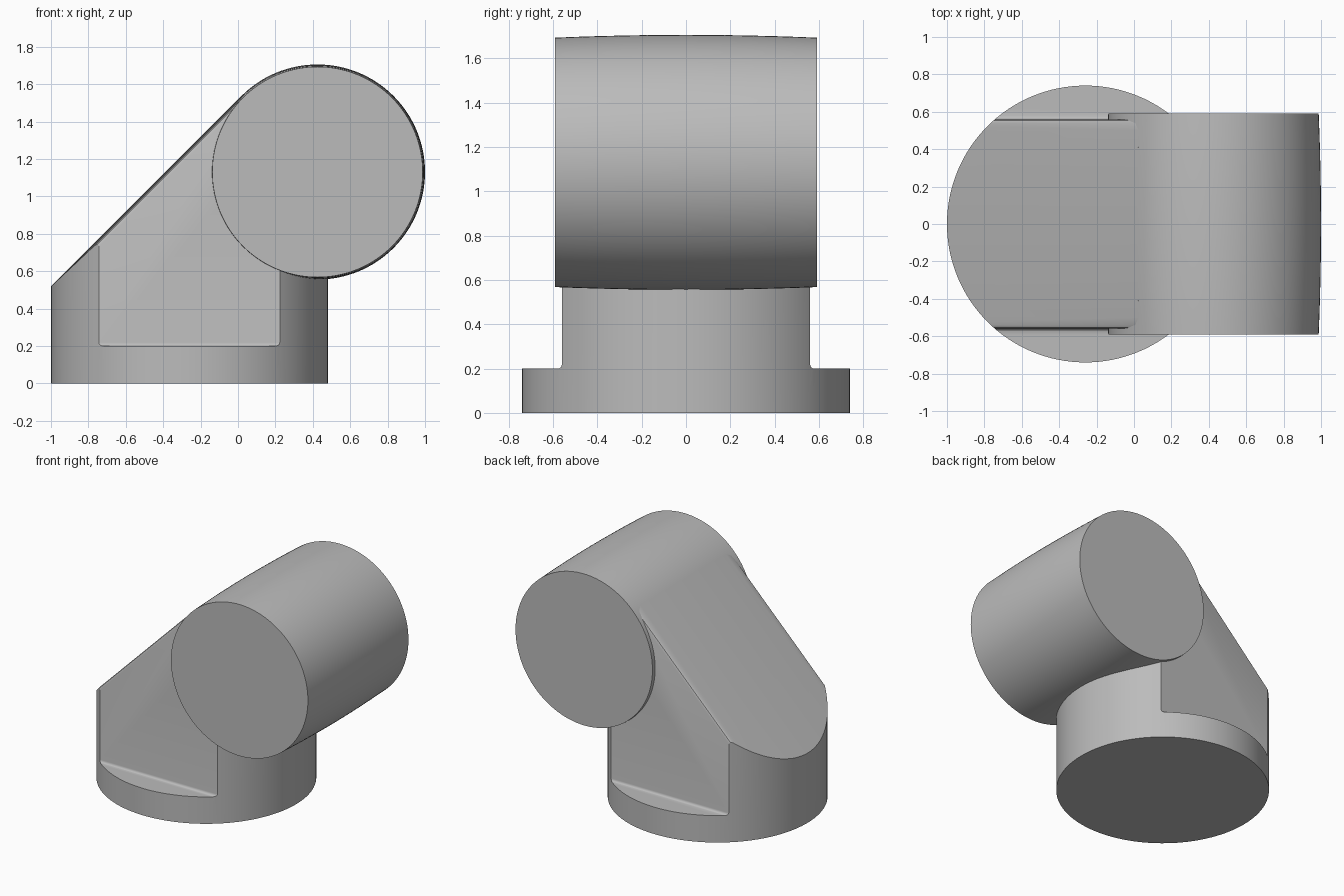
import bpy, bmesh, math
from mathutils import Vector

cube = bpy.data.objects.get("Cube")
if cube:
    bpy.data.objects.remove(cube)

grey = bpy.data.materials.new("light grey")
grey.use_nodes = True
grey.diffuse_color = (0.5, 0.5, 0.5, 1)
grey.node_tree.nodes["Principled BSDF"].inputs["Base Color"].default_value = (0.5, 0.5, 0.5, 1)

R = 0.74             # base radius
BASE_X = -0.26       # base axis
BARREL = Vector((0.425, 0, 1.13))
BARREL_R = 0.575
HALF_LENGTH = 0.59
HALF_ARM = 0.56
LEDGE = 0.2


def crown(y):
    """Drop of the crowned surface away from the middle."""
    return 0.0125 * (y / HALF_LENGTH) ** 2


def finish(name, bm):
    bmesh.ops.recalc_face_normals(bm, faces=bm.faces)
    mesh = bpy.data.meshes.new(name)
    bm.to_mesh(mesh)
    bm.free()
    mesh.materials.append(grey)
    ob = bpy.data.objects.new(name, mesh)
    bpy.context.collection.objects.link(ob)
    return ob


def prism(name, outline, offset):
    """Extrude a closed outline of points along offset."""
    bm = bmesh.new()
    face = bm.faces.new([bm.verts.new(p) for p in outline])
    side = bmesh.ops.extrude_face_region(bm, geom=[face])["geom"]
    bmesh.ops.translate(bm, vec=offset, verts=[v for v in side if isinstance(v, bmesh.types.BMVert)])
    return finish(name, bm)


def cut(ob, cutter, operation):
    mod = ob.modifiers.new(cutter.name, "BOOLEAN")
    mod.operation = operation
    mod.solver = "EXACT"
    mod.object = cutter
    bpy.ops.object.select_all(action="DESELECT")
    bpy.context.view_layer.objects.active = ob
    ob.select_set(True)
    bpy.ops.object.modifier_apply(modifier=mod.name)
    bpy.data.objects.remove(cutter)


def smooth(ob):
    bpy.ops.object.select_all(action="DESELECT")
    bpy.context.view_layer.objects.active = ob
    ob.select_set(True)
    bpy.ops.object.shade_smooth_by_angle(angle=math.radians(25))


# Base: a round post
steps = 128
circle = [(BASE_X + R * math.cos(math.tau * i / steps), R * math.sin(math.tau * i / steps), 0)
          for i in range(steps)]
base = prism("base_and_arm", circle, Vector((0, 0, 1.65)))

# Flats on both sides above the ledge, with a small fillet at the foot
f = 0.018
for s in (-1, 1):
    corner = [(HALF_ARM + f - f * math.cos(a), LEDGE + f - f * math.sin(a))
              for a in (math.pi / 2 * i / 4 for i in range(5))]
    section = [(HALF_ARM, 2)] + corner + [(1, LEDGE), (1, 2)]
    flat = prism("side_cutter", [(-1.5, s * y, z) for y, z in section], Vector((3, 0, 0)))
    cut(base, flat, "DIFFERENCE")

# Crowned slope, ending inside the barrel
n = Vector((-1, 0, 1)).normalized()
d = Vector((1, 0, 1)).normalized()
half = [(HALF_ARM - 0.02, -crown(HALF_ARM)), (HALF_ARM - 0.006, -0.017),
        (HALF_ARM, -0.03), (0.8, -0.15), (0.8, -3)]
top = [(y, -crown(y)) for y in (0.1 * i for i in range(-5, 6))]
section = [(-y, h) for y, h in reversed(half)] + top + half
slope = prism("slope_envelope",
              [BARREL + n * (BARREL_R + h) + Vector((0, y, 0)) for y, h in section], -4 * d)
cut(base, slope, "INTERSECT")
smooth(base)

# Barrel: a crowned cylinder lying across the arm
bm = bmesh.new()
rings = []
for j in range(-6, 7):
    y = HALF_LENGTH * j / 6
    r = BARREL_R - crown(y)
    rings.append([bm.verts.new(BARREL + Vector((r * math.cos(a), y, r * math.sin(a))))
                  for a in (math.tau * i / steps for i in range(steps))])
for p, q in zip(rings, rings[1:]):
    for i in range(steps):
        k = (i + 1) % steps
        bm.faces.new((p[i], p[k], q[k], q[i]))
bm.faces.new(rings[0])
bm.faces.new(rings[-1])
smooth(finish("barrel", bm))
